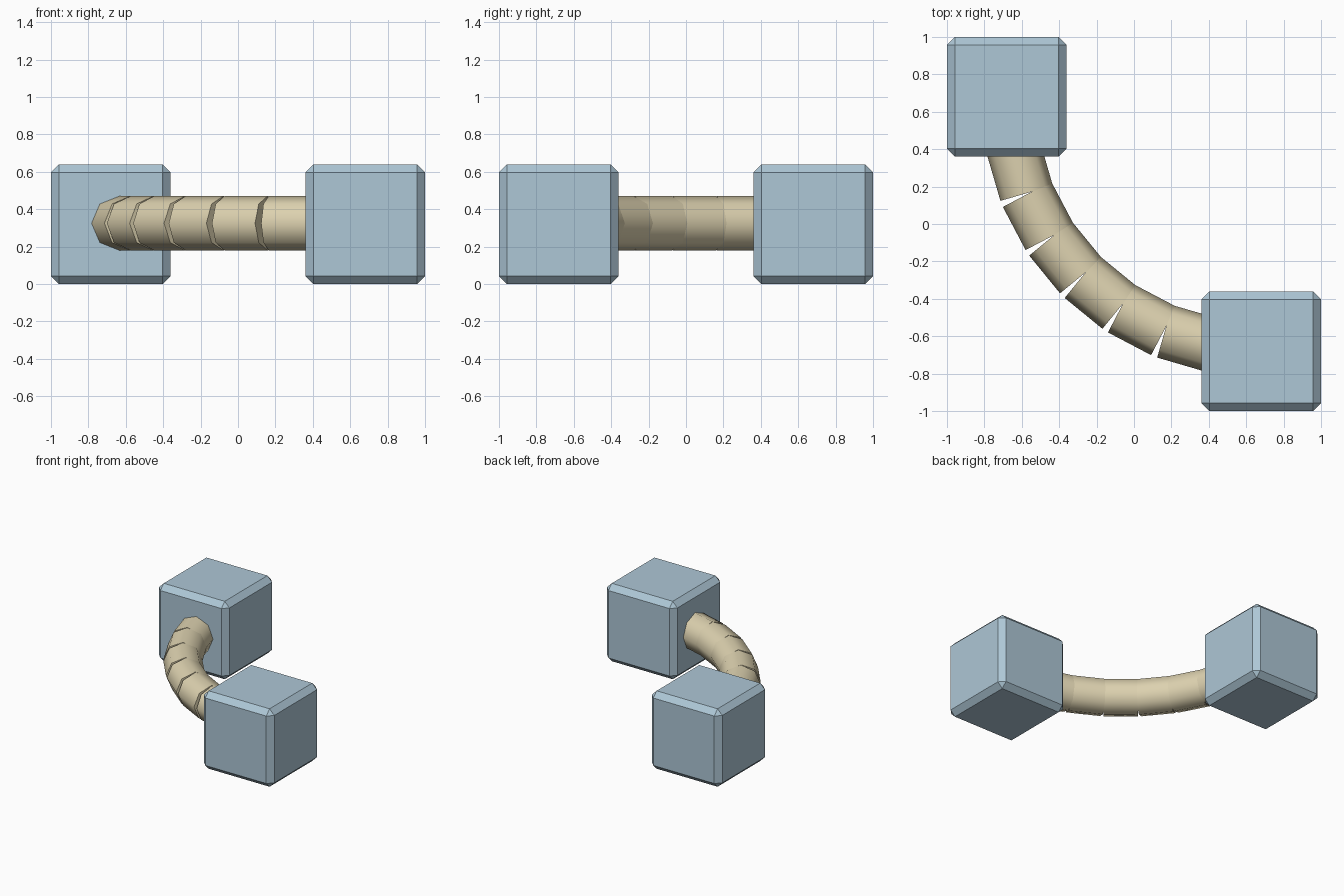
import bpy, bmesh, math
from mathutils import Vector, Matrix

if "Cube" in bpy.data.objects:
    bpy.data.objects.remove(bpy.data.objects["Cube"])


def material(name, rgb):
    m = bpy.data.materials.new(name)
    m.diffuse_color = (*rgb, 1)
    m.use_nodes = True
    m.node_tree.nodes["Principled BSDF"].inputs["Base Color"].default_value = m.diffuse_color
    return m


blue = material("pale blue", (0.42, 0.57, 0.67))
tan = material("sand tan", (0.72, 0.64, 0.43))


def add_object(name, bm, mat):
    me = bpy.data.meshes.new(name)
    bm.to_mesh(me)
    bm.free()
    me.materials.append(mat)
    ob = bpy.data.objects.new(name, me)
    bpy.context.collection.objects.link(ob)
    return ob


# Two chamfered end blocks
SIZE = 0.64
for name, sx in (("back_left_block", -1), ("front_right_block", 1)):
    bm = bmesh.new()
    bmesh.ops.create_cube(bm, size=SIZE)
    bmesh.ops.bevel(bm, geom=bm.edges[:], offset=0.043, segments=1,
                    affect='EDGES', profile=0.5)
    off = 1 - SIZE / 2
    bmesh.ops.translate(bm, verts=bm.verts, vec=(sx * off, -sx * off, SIZE / 2))
    add_object(name, bm, blue)

# Bent hose: six straight octagonal sections following an arc
CENTRE, ARC_R, STEP, TUBE_R, Z = 0.66, 1.33, 11.5, 0.146, 0.325


def joint(i):
    a = math.radians(225 + (i - 3) * STEP)
    return Vector((CENTRE + ARC_R * math.cos(a), CENTRE + ARC_R * math.sin(a), Z))


for i in range(6):
    a, b = joint(i), joint(i + 1)
    d = (b - a).normalized()
    side = d.cross(Vector((0, 0, 1)))
    # local x = sideways, y = up, z = along the hose
    up = d.cross(side)
    rot = Matrix((side, up, d)).transposed().to_4x4()
    bm = bmesh.new()
    bmesh.ops.create_cone(bm, cap_ends=True, segments=8, radius1=TUBE_R,
                          radius2=TUBE_R, depth=(b - a).length - 0.006,
                          matrix=Matrix.Translation((a + b) / 2) @ rot)
    bmesh.ops.recalc_face_normals(bm, faces=bm.faces)
    ob = add_object(f"hose_section_{i + 1}", bm, tan)
    bpy.ops.object.select_all(action='DESELECT')
    ob.select_set(True)
    bpy.context.view_layer.objects.active = ob
    bpy.ops.object.shade_smooth_by_angle(angle=math.radians(50))
